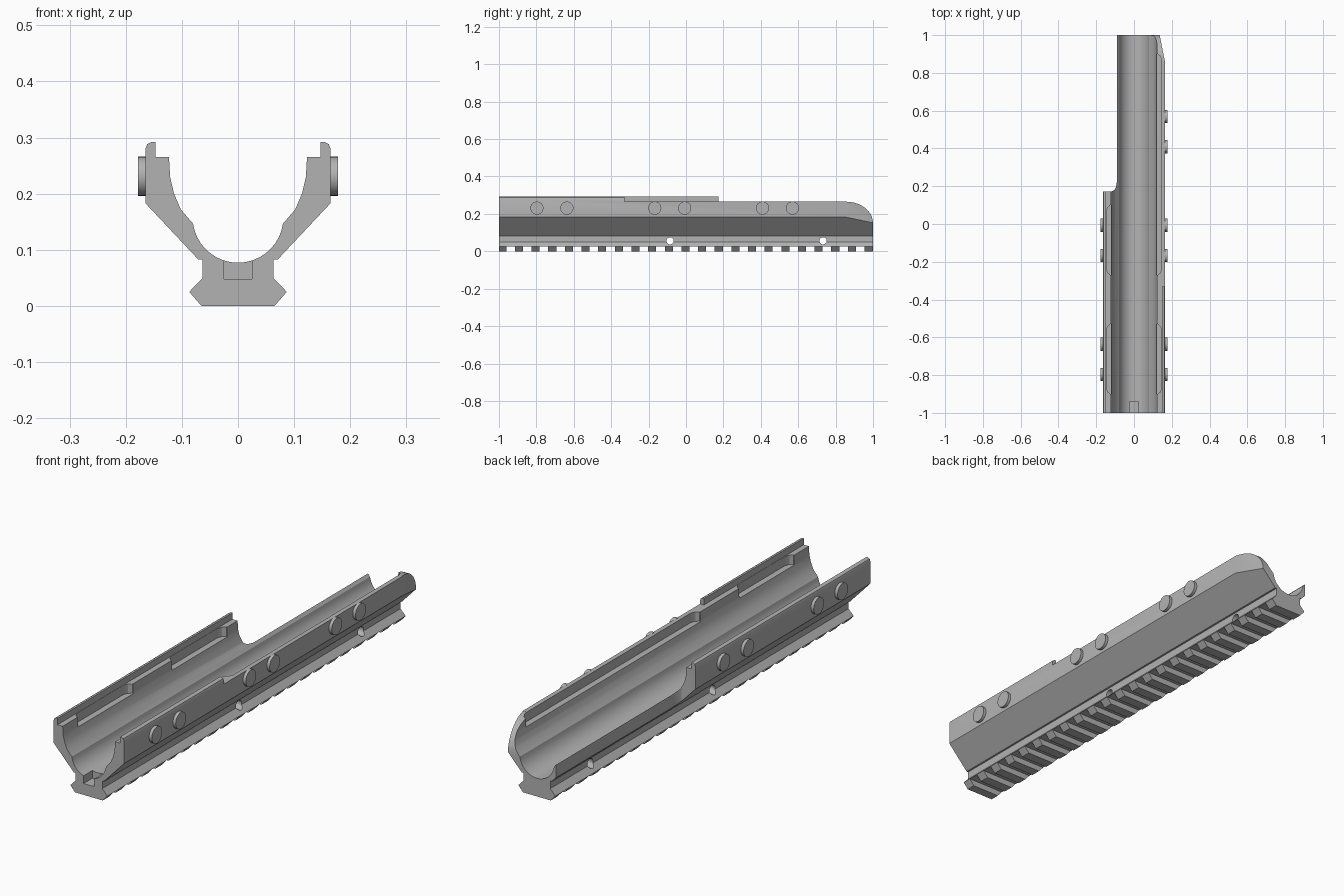
import bpy, bmesh, math
from mathutils import Vector

cube = bpy.data.objects.get("Cube")
if cube:
    bpy.data.objects.remove(cube, do_unlink=True)

metal = bpy.data.materials.new("plain grey")
metal.use_nodes = True
GREY = (0.45, 0.45, 0.45, 1)
metal.diffuse_color = GREY
metal.node_tree.nodes["Principled BSDF"].inputs["Base Color"].default_value = GREY

# Ways to lay a 2D profile out in space, by extrusion axis
PLACE = {
    "x": lambda u, v, t: Vector((t, u, v)),
    "y": lambda u, v, t: Vector((u, t, v)),
    "z": lambda u, v, t: Vector((u, v, t)),
}


def add_prism(bm, points, axis, start, end):
    put = PLACE[axis]
    a = [bm.verts.new(put(u, v, start)) for u, v in points]
    b = [bm.verts.new(put(u, v, end)) for u, v in points]
    bm.faces.new(a)
    bm.faces.new(b[::-1])
    for i in range(len(a)):
        j = (i + 1) % len(a)
        bm.faces.new((a[i], b[i], b[j], a[j]))


def make(name, prisms):
    """One object from a list of (points, axis, start, end)."""
    bm = bmesh.new()
    for p in prisms:
        add_prism(bm, *p)
    bmesh.ops.recalc_face_normals(bm, faces=bm.faces)
    mesh = bpy.data.meshes.new(name)
    bm.to_mesh(mesh)
    bm.free()
    mesh.materials.append(metal)
    ob = bpy.data.objects.new(name, mesh)
    bpy.context.collection.objects.link(ob)
    return ob


def activate(ob):
    bpy.ops.object.select_all(action="DESELECT")
    ob.select_set(True)
    bpy.context.view_layer.objects.active = ob


def cut(target, prisms):
    tool = make("cutter", prisms)
    tool.hide_render = True
    mod = target.modifiers.new("cut", "BOOLEAN")
    mod.operation = "DIFFERENCE"
    mod.solver = "EXACT"
    mod.object = tool
    activate(target)
    bpy.ops.object.modifier_apply(modifier=mod.name)
    bpy.data.objects.remove(tool, do_unlink=True)


def rect(u0, u1, v0, v1):
    return [(u0, v0), (u1, v0), (u1, v1), (u0, v1)]


def circle(u, v, r, n=28):
    return [(u + r * math.cos(math.tau * i / n), v + r * math.sin(math.tau * i / n))
            for i in range(n)]


# Half cross-section: rail foot, sloping flank, lip, ledge, channel
outer = [(0.065, 0), (0.087, 0.025), (0.063, 0.05), (0.063, 0.083), (0.071, 0.083),
         (0.165, 0.183), (0.165, 0.28), (0.162, 0.288), (0.154, 0.292), (0.147, 0.292),
         (0.147, 0.265), (0.123, 0.265), (0.121, 0.23), (0.114, 0.2), (0.102, 0.172)]
R = 0.081
arc = [(R * math.sin(t), 0.077 + R - R * math.cos(t))
       for t in [math.radians(82 * i / 9) for i in range(9, -1, -1)]]
half = outer + arc
profile = half + [(-x, z) for x, z in reversed(half[:-1])]
body = make("cradle_body", [(profile, "y", -1, 1)])

# Lip ends early on the left wall
cut(body, [(rect(0.1, 0.2, -0.33, 1.1), "z", 0.265, 0.35)])

# Right wall stops short, with a rounded inner corner
cut(body, [([(-0.3, 0.173), (-0.118, 0.173), (-0.104, 0.18), (-0.095, 0.196),
             (-0.09, 0.23), (-0.09, 1.1), (-0.3, 1.1)], "z", 0.07, 0.4)])

# Left wall's back end: rounded top and tapered outside
nose = [(0.86 + 0.14 * math.sin(t), 0.15 + 0.1145 * math.cos(t))
        for t in [math.radians(9 * i) for i in range(11)]]
cut(body, [(nose + [(1.1, 0.15), (1.1, 0.4), (0.86, 0.4)], "x", 0.02, 0.3)])
cut(body, [([(0.165, 0.855), (0.125, 1.055), (0.3, 1.055), (0.3, 0.855)], "z", 0.1, 0.4)])


# Pockets along the inner ledges
def pocket(side, a, b):
    pts = [(0.09, a), (0.125, a), (0.138, a + 0.01), (0.146, a + 0.03),
           (0.146, b - 0.03), (0.138, b - 0.01), (0.125, b), (0.09, b)]
    return ([(side * x, y) for x, y in pts], "z", 0.225, 0.35)


cut(body, [pocket(1, -0.9, -0.53), pocket(1, -0.27, 0.9),
           pocket(-1, -0.9, -0.53), pocket(-1, -0.27, 0.1)])

# Cross slots under the rail
PITCH, SLOT = 0.089, 0.046
cut(body, [(rect(c - SLOT / 2, c + SLOT / 2, -0.05, 0.025), "x", -0.2, 0.2)
           for c in [PITCH * (i - 10.5) - 0.003 for i in range(22)]])

# Pin holes through the rail and the notch at the front
cut(body, [(circle(y, 0.056, 0.019), "x", -0.2, 0.2) for y in (-0.085, 0.733)])
cut(body, [(rect(-0.025, 0.025, 0.048, 0.15), "y", -1.1, -0.94)])

activate(body)
bpy.ops.object.shade_smooth_by_angle(angle=math.radians(28))

# Round bosses on the outer walls
for side, word, places in ((1, "left", (-0.797, -0.637, -0.167, -0.007, 0.409, 0.569)),
                           (-1, "right", (-0.797, -0.637, -0.167, -0.007))):
    for i, y in enumerate(places):
        boss = make(f"{word}_boss_{i + 1}",
                    [(circle(y, 0.231, 0.035), "x", side * 0.16, side * 0.178)])
        activate(boss)
        bpy.ops.object.shade_smooth_by_angle(angle=math.radians(30))
